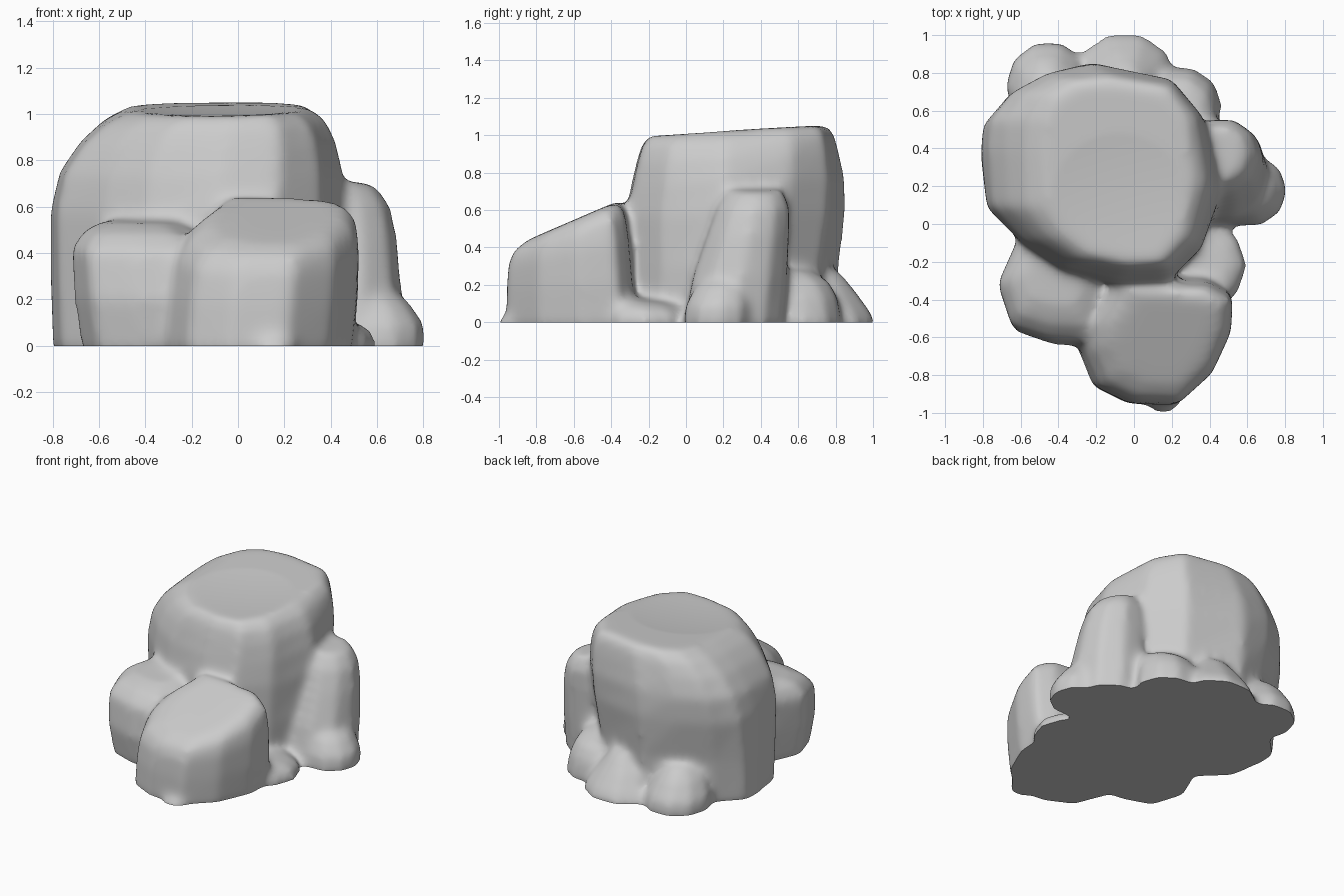
import bpy, bmesh, math

if "Cube" in bpy.data.objects:
    bpy.data.objects.remove(bpy.data.objects["Cube"])

cluster = bmesh.new()


def fit(v, values, lo, hi):
    return lo + (hi - lo) * (v - min(values)) / (max(values) - min(values))


def boulder(outline, rings, tilt_x=0.0, tilt_y=0.0, top_outline=None):
    """Loft an outline through rings (z, x0, x1, y0, y1), blending to the top outline; the top may tilt."""
    top_outline = top_outline or outline
    rings = [(-0.035,) + rings[0][1:]] + rings
    top = rings[-1][0]
    loops = []
    for z, x0, x1, y0, y1 in rings:
        f = max(0.0, z / top) ** 2
        shape = [(a[0] + (b[0] - a[0]) * f, a[1] + (b[1] - a[1]) * f)
                 for a, b in zip(outline, top_outline)]
        xs, ys = zip(*shape)
        loop = []
        for px, py in shape:
            x, y = fit(px, xs, x0, x1), fit(py, ys, y0, y1)
            dz = f * (tilt_x * (x - (x0 + x1) / 2) + tilt_y * (y - (y0 + y1) / 2))
            loop.append(cluster.verts.new((x, y, z + dz)))
        loops.append(loop)
    n = len(outline)
    for a, b in zip(loops, loops[1:]):
        for i in range(n):
            j = (i + 1) % n
            cluster.faces.new((a[i], a[j], b[j], b[i]))
    cluster.faces.new(loops[0][::-1])
    cluster.faces.new(loops[-1])


ROUND = [(math.cos(i * math.tau / 10), math.sin(i * math.tau / 10)) for i in range(10)]

# big flat-topped boulder, squarer towards the top
boulder([(-.77, .12), (-.57, -.07), (-.38, -.2), (-.1, -.3), (.15, -.28), (.33, -.1),
         (.45, .2), (.33, .52), (.15, .74), (-.23, .85), (-.45, .76), (-.65, .65), (-.8, .5), (-.81, .38)],
        [(0, -.80, .44, -.33, .80), (.3, -.81, .465, -.33, .82), (.58, -.81, .47, -.325, .855),
         (.75, -.77, .455, -.295, .85), (.88, -.68, .425, -.265, .82), (.97, -.58, .38, -.24, .795),
         (1.025, -.47, .31, -.20, .76)], .01, .06,
        [(-.8, .06), (-.64, -.12), (-.42, -.25), (-.1, -.3), (.18, -.29), (.36, -.13),
         (.45, .2), (.39, .6), (.22, .79), (-.23, .85), (-.53, .83), (-.71, .74), (-.8, .59), (-.81, .4)])

# front boulder with a sloping top
boulder([(-.27, -.5), (-.28, -.65), (-.2, -.85), (-.02, -.94), (.22, -.95), (.4, -.78),
         (.5, -.55), (.51, -.35), (.38, -.27), (-.15, -.25)],
        [(0, -.30, .50, -.96, -.25), (.2, -.285, .52, -.96, -.27), (.38, -.26, .525, -.95, -.29),
         (.48, -.21, .51, -.92, -.31), (.54, -.13, .46, -.85, -.34), (.56, -.05, .39, -.76, -.38)], 0, .43)

# front left boulder
boulder([(-.62, -.1), (-.71, -.32), (-.64, -.55), (-.45, -.62), (-.25, -.63), (-.15, -.4), (-.3, -.05)],
        [(0, -.68, -.1, -.62, -.05), (.2, -.71, -.1, -.65, -.05), (.42, -.725, -.12, -.62, -.05),
         (.50, -.67, -.18, -.54, -.08), (.54, -.58, -.26, -.44, -.1)], 0, .08)

# leaning right boulder and its foot
boulder(ROUND, [(0, .2, .71, -.01, .52), (.25, .2, .71, .04, .54), (.48, .24, .69, .12, .55),
                (.62, .27, .66, .17, .55), (.71, .33, .59, .23, .51)], -.1, 0)
boulder(ROUND, [(0, .4, .81, -.01, .36), (.09, .42, .81, .0, .36), (.19, .46, .74, .05, .34),
                (.24, .5, .67, .12, .3)])

# low stones: back left, back, back right, front right, front toe
boulder(ROUND, [(0, -.68, -.22, .5, .96), (.08, -.68, -.24, .5, .95), (.2, -.62, -.3, .5, .87),
                (.27, -.55, -.36, .55, .8)])
boulder(ROUND, [(0, -.33, .23, .5, 1.01), (.06, -.3, .21, .5, .98), (.17, -.24, .14, .5, .9),
                (.27, -.15, .06, .55, .82)])
boulder(ROUND, [(0, .0, .47, .42, .83), (.13, .02, .45, .42, .81), (.22, .05, .42, .4, .76),
                (.28, .1, .37, .42, .66)])
boulder(ROUND, [(0, .08, .6, -.46, .02), (.06, .08, .59, -.45, .01), (.10, .1, .55, -.42, -.03),
                (.13, .12, .5, -.38, -.08)], -.12, -.1)
boulder(ROUND, [(0, .04, .27, -1.01, -.75), (.03, .06, .25, -.98, -.75), (.08, .1, .22, -.94, -.75)])

bmesh.ops.recalc_face_normals(cluster, faces=cluster.faces)
mesh = bpy.data.meshes.new("rock_cluster")
cluster.to_mesh(mesh)
cluster.free()
rock = bpy.data.objects.new("rock_cluster", mesh)
bpy.context.collection.objects.link(rock)

# fuse the stones and weather the edges
fuse = rock.modifiers.new("fuse", 'REMESH')
fuse.mode = 'VOXEL'
fuse.voxel_size = 0.022
worn = rock.modifiers.new("worn", 'SMOOTH')
worn.factor = 0.5
worn.iterations = 18
bpy.context.view_layer.update()
fused = bpy.data.meshes.new_from_object(rock.evaluated_get(bpy.context.evaluated_depsgraph_get()))
rock.modifiers.clear()

# flat underside on the ground
bm = bmesh.new()
bm.from_mesh(fused)
bmesh.ops.bisect_plane(bm, geom=bm.verts[:] + bm.edges[:] + bm.faces[:], plane_co=(0, 0, 0),
                       plane_no=(0, 0, 1), clear_inner=True)
bmesh.ops.holes_fill(bm, edges=[e for e in bm.edges if e.is_boundary], sides=0)

# slight hollow in the flat top, deepest towards the front
for v in bm.verts:
    d = math.hypot((v.co.x + .08) / .36, (v.co.y - .12) / .36)
    if v.co.z > .9 and d < 1:
        v.co.z -= .015 * (1 - d * d)
bmesh.ops.recalc_face_normals(bm, faces=bm.faces)
bm.to_mesh(fused)
bm.free()
rock.data = fused

bpy.context.view_layer.objects.active = rock
rock.select_set(True)
bpy.ops.object.shade_smooth_by_angle(angle=math.radians(50))
